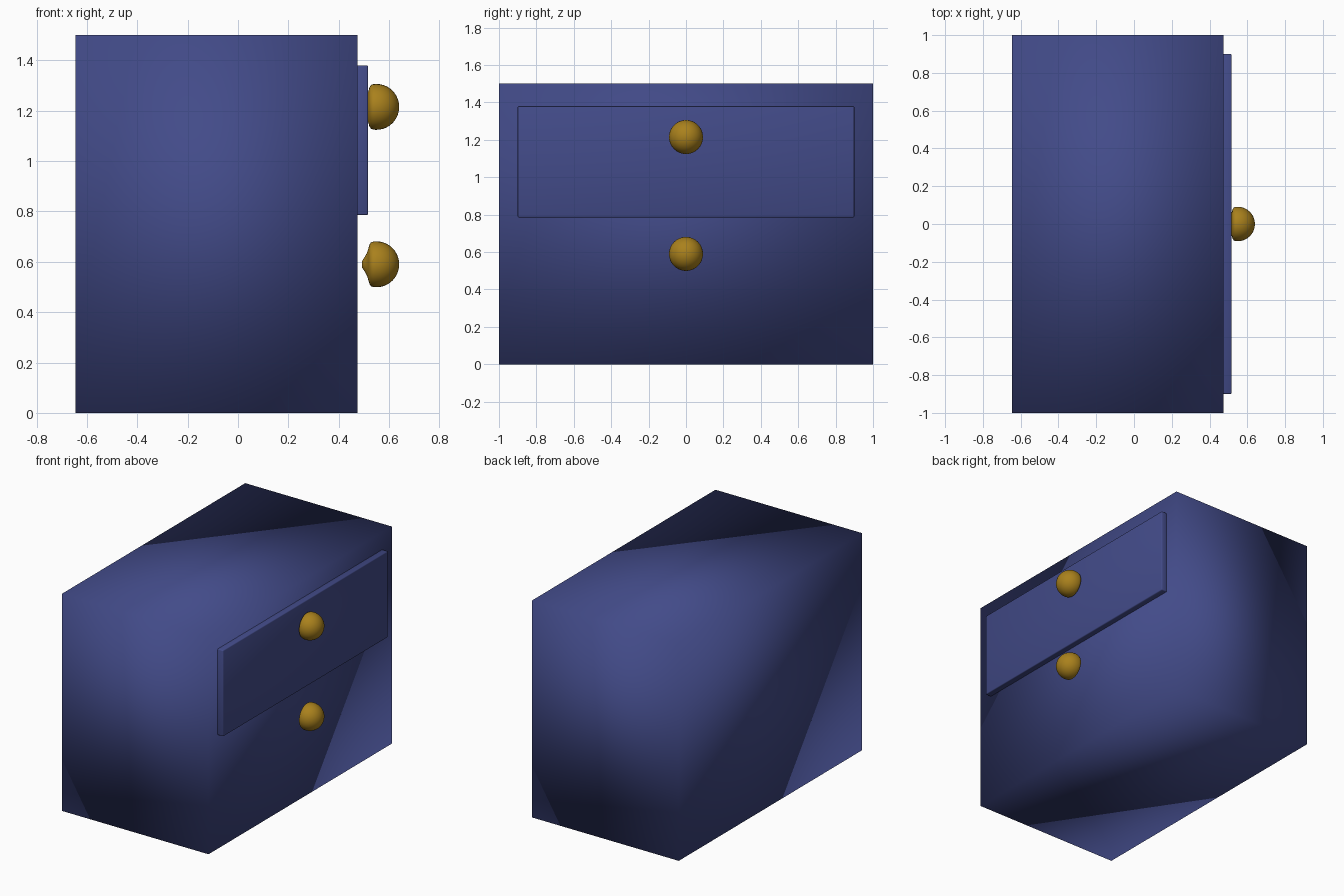
import bpy, bmesh, math
from mathutils import Matrix, Vector

if "Cube" in bpy.data.objects:
    bpy.data.objects.remove(bpy.data.objects["Cube"])


def material(name, color):
    m = bpy.data.materials.new(name)
    m.diffuse_color = color
    m.use_nodes = True
    m.node_tree.nodes["Principled BSDF"].inputs["Base Color"].default_value = m.diffuse_color
    return m


blue = material("blue_paint", (0.055, 0.07, 0.25, 1))
brass = material("brass", (0.40, 0.22, 0.012, 1))


def finish(name, bm, mat):
    bmesh.ops.recalc_face_normals(bm, faces=bm.faces)
    for f in bm.faces:
        f.smooth = True
    me = bpy.data.meshes.new(name)
    bm.to_mesh(me)
    bm.free()
    me.materials.append(mat)
    ob = bpy.data.objects.new(name, me)
    bpy.context.collection.objects.link(ob)
    return ob


def box(name, lo, hi, mat, bevel=0):
    lo, hi = Vector(lo), Vector(hi)
    bm = bmesh.new()
    bmesh.ops.create_cube(bm, size=1, matrix=Matrix.Translation((lo + hi) / 2)
                          @ Matrix.Diagonal((*(hi - lo), 1)))
    if bevel:
        bmesh.ops.bevel(bm, geom=bm.edges[:], offset=bevel, segments=2,
                        profile=0.5, affect='EDGES')
    return finish(name, bm, mat)


# Knob: lathed short flared stem and domed head, axis along x
def knob(name, z):
    prof = [(0.492, 0), (0.492, 0.012), (0.503, 0.029), (0.512, 0.045),
            (0.518, 0.064), (0.522, 0.078), (0.528, 0.087), (0.538, 0.0905)]
    for i in range(11):
        a = math.pi / 2 * i / 10
        prof.append((0.55 + 0.09 * math.sin(a), 0.091 * math.cos(a) if i < 10 else 0))
    bm = bmesh.new()
    vs = [bm.verts.new((x, 0, z + r)) for x, r in prof]
    es = [bm.edges.new(p) for p in zip(vs, vs[1:])]
    bmesh.ops.spin(bm, geom=vs + es, cent=(0, 0, z), axis=(1, 0, 0),
                   angle=2 * math.pi, steps=32, use_duplicate=False)
    bmesh.ops.remove_doubles(bm, verts=bm.verts, dist=0.0005)
    return finish(name, bm, brass)


# Cabinet body, softly shaded across its corners
box("cabinet_body", (-0.645, -1, 0), (0.475, 1, 1.5), blue)
# Raised drawer front
box("drawer_front", (0.46, -0.9, 0.785), (0.517, 0.9, 1.38), blue, 0.006)
# Drawer pulls
knob("upper_knob", 1.215)
knob("lower_knob", 0.59)
